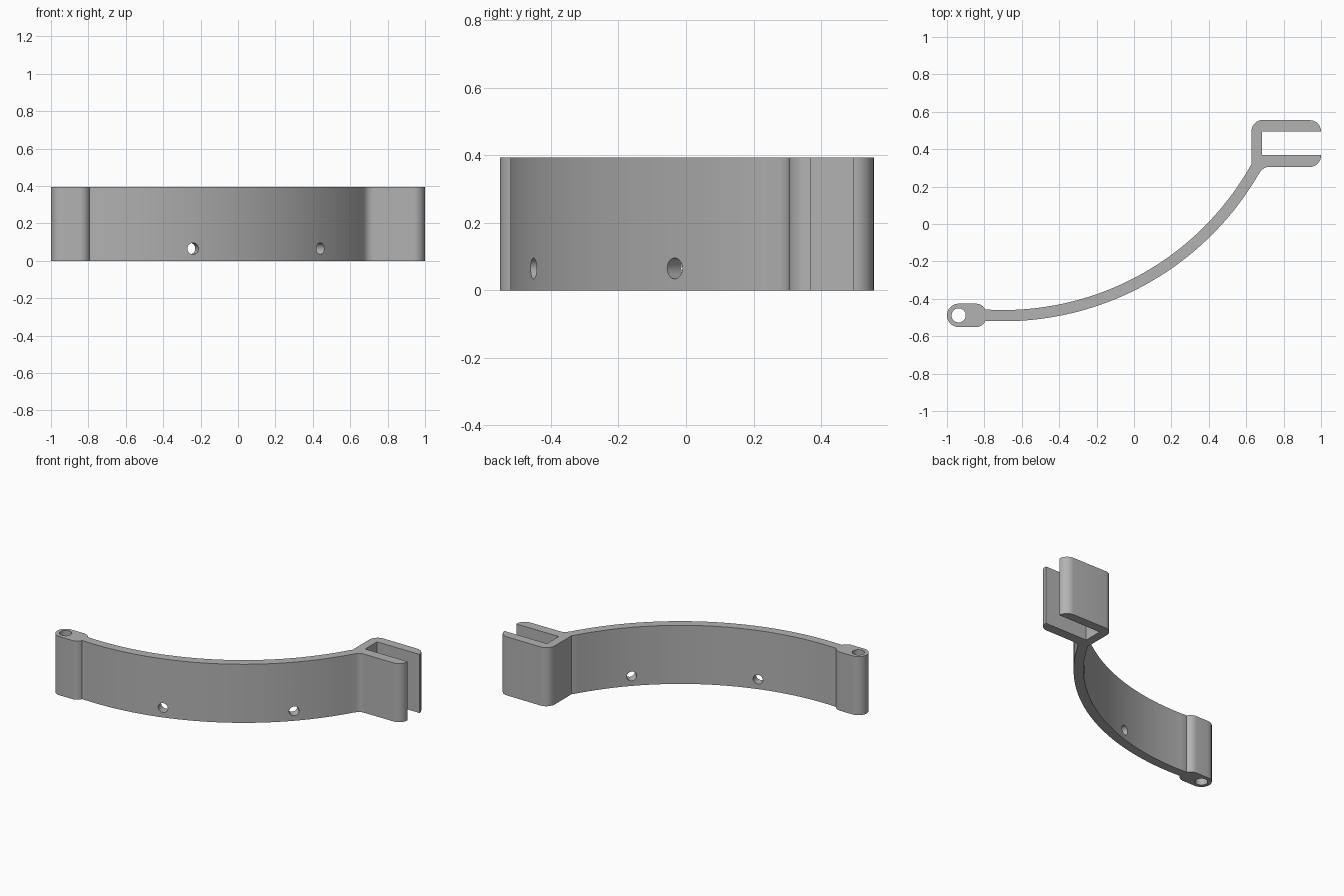
import bpy, bmesh
from math import cos, sin, radians
from mathutils import Vector

if "Cube" in bpy.data.objects:
    bpy.data.objects.remove(bpy.data.objects["Cube"])

HEIGHT = 0.393
CX, CY = -0.70, 1.06          # centre of the curved arm
R_IN, R_OUT = 1.52, 1.58

grey = bpy.data.materials.new("plain grey")
grey.use_nodes = True
colour = (0.45, 0.45, 0.45, 1)
grey.diffuse_color = colour
grey.node_tree.nodes["Principled BSDF"].inputs["Base Color"].default_value = colour


def arc(cx, cy, r, start, end, steps=10):
    angles = [radians(start + (end - start) * i / steps) for i in range(steps + 1)]
    return [(cx + r * cos(a), cy + r * sin(a)) for a in angles]


def extrude_outline(name, points, height):
    bm = bmesh.new()
    face = bm.faces.new([bm.verts.new((x, y, 0)) for x, y in points])
    result = bmesh.ops.extrude_face_region(bm, geom=[face])
    top = [v for v in result["geom"] if isinstance(v, bmesh.types.BMVert)]
    bmesh.ops.translate(bm, verts=top, vec=(0, 0, height))
    bmesh.ops.recalc_face_normals(bm, faces=bm.faces)
    mesh = bpy.data.meshes.new(name)
    bm.to_mesh(mesh)
    bm.free()
    obj = bpy.data.objects.new(name, mesh)
    bpy.context.collection.objects.link(obj)
    mesh.materials.append(grey)
    return obj


# One continuous outline, anticlockwise from the hinge end
outline = arc(-0.9375, -0.4885, 0.0625, 90, 270, 20)         # hinge cap
outline += arc(-0.845, -0.496, 0.055, -90, -24, 8)           # hinge shoulder
outline += arc(CX, CY, R_OUT, -93.3, -30.3, 48)              # outer arm
outline += arc(0.722, 0.25, 0.055, 149, 90, 8)               # fillet to clip
outline += arc(0.94, 0.365, 0.06, -90, 0)                    # lower clip tip
outline += [(1.0, 0.37), (0.685, 0.37), (0.685, 0.495)]      # clip slot
outline += arc(0.94, 0.495, 0.06, 0, 90)                     # upper clip tip
outline += arc(0.69, 0.495, 0.062, 90, 180)                  # clip back corner
outline += [(0.628, 0.315)]
outline += arc(CX, CY, R_IN, -29.6, -93.4, 48)               # inner arm
outline += arc(-0.845, -0.481, 0.055, 24, 90, 8)             # hinge shoulder
bracket = extrude_outline("curved_bracket", outline, HEIGHT)


# Cutters for the hinge bore and the two radial holes in the arm
def cut_hole(name, location, direction, radius, depth):
    bpy.ops.mesh.primitive_cylinder_add(vertices=32, radius=radius, depth=depth,
                                        location=location)
    cutter = bpy.context.object
    cutter.name = name
    cutter.rotation_euler = Vector(direction).to_track_quat("Z", "Y").to_euler()
    cutter.data.materials.append(grey)
    cutter.hide_render = True
    cutter.hide_set(True)
    mod = bracket.modifiers.new(name, "BOOLEAN")
    mod.operation = "DIFFERENCE"
    mod.solver = "EXACT"
    mod.object = cutter
    return cutter


cutters = [cut_hole("hinge_bore_cutter", (-0.9375, -0.4885, HEIGHT / 2),
                    (0, 0, 1), 0.038, 1)]
for name, angle in (("left_hole_cutter", -43.8), ("right_hole_cutter", -73.1)):
    d = Vector((cos(radians(angle)), sin(radians(angle)), 0))
    spot = Vector((CX, CY, 0.065)) + d * (R_IN + R_OUT) / 2
    cutters.append(cut_hole(name, spot, d, 0.031, 0.2))

# Apply the cuts and shade the curved walls smooth
bpy.ops.object.select_all(action="DESELECT")
bracket.select_set(True)
bpy.context.view_layer.objects.active = bracket
for mod in list(bracket.modifiers):
    bpy.ops.object.modifier_apply(modifier=mod.name)
for cutter in cutters:
    bpy.data.objects.remove(cutter)
bpy.ops.object.shade_smooth_by_angle(angle=radians(25))
